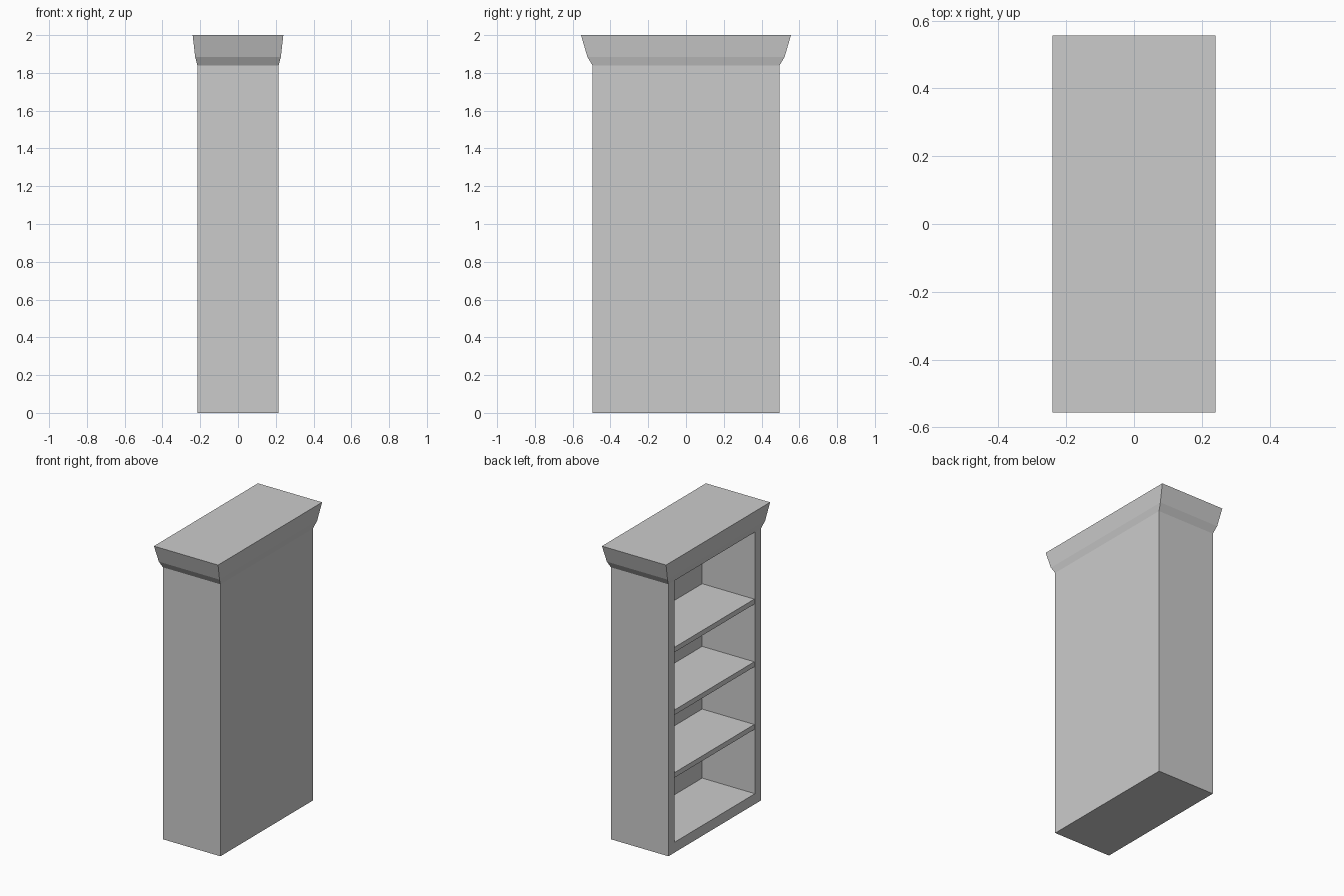
import bpy, bmesh

if "Cube" in bpy.data.objects:
    bpy.data.objects.remove(bpy.data.objects["Cube"])

HX, HY = 0.215, 0.495        # carcass half depth and half width
TOP = 1.84                   # carcass height, underside of the crown
OPEN = 0.43                  # half width of the shelf opening
BACK = 0.18                  # inner face of the back panel


def finish(name, bm):
    bmesh.ops.recalc_face_normals(bm, faces=bm.faces)
    mesh = bpy.data.meshes.new(name)
    bm.to_mesh(mesh)
    bm.free()
    obj = bpy.data.objects.new(name, mesh)
    bpy.context.collection.objects.link(obj)
    return obj


def box(name, x, y, z):
    bm = bmesh.new()
    bmesh.ops.create_cube(bm, size=1)
    for v in bm.verts:
        for i, (lo, hi) in enumerate((x, y, z)):
            v.co[i] = hi if v.co[i] > 0 else lo
    return finish(name, bm)


def stacked_rings(name, rings):
    # closed solid through centred rectangles given as (half x, half y, z)
    bm = bmesh.new()
    loops = [[bm.verts.new((sx * hx, sy * hy, z))
              for sx, sy in ((-1, -1), (1, -1), (1, 1), (-1, 1))]
             for hx, hy, z in rings]
    for a, b in zip(loops, loops[1:]):
        for i in range(4):
            j = (i + 1) % 4
            bm.faces.new((a[i], a[j], b[j], b[i]))
    bm.faces.new(loops[0])
    bm.faces.new(loops[-1])
    return finish(name, bm)


# Side walls
box("front_side", (-HX, HX), (-HY, -OPEN), (0, TOP))
box("rear_side", (-HX, HX), (OPEN, HY), (0, TOP))

# Back panel and plinth, fitted between the sides
box("back_panel", (BACK, HX), (-OPEN, OPEN), (0, TOP))
box("base", (-HX, BACK), (-OPEN, OPEN), (0, 0.07))

# Three evenly spaced shelves, set just behind the opening
for i in range(3):
    z = 0.503 + 0.424 * i
    box(f"shelf_{i + 1}", (-HX + 0.005, BACK), (-OPEN, OPEN), (z, z + 0.034))

# Flared crown
stacked_rings("crown", [(HX, HY, TOP), (0.227, 0.522, 1.885), (0.24, 0.556, 2.0)])
